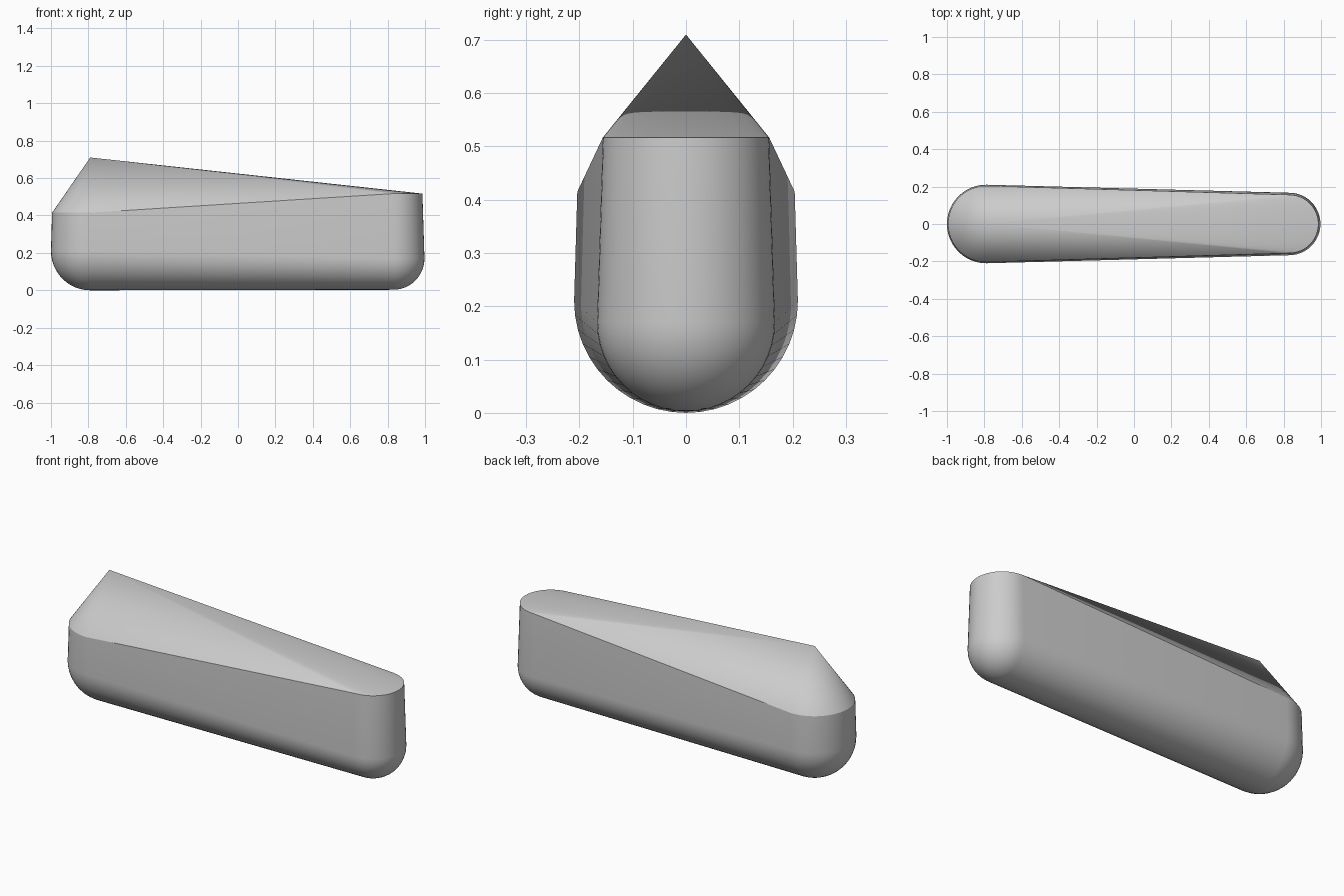
import bpy
import bmesh
from math import cos, sin, pi, radians

cube = bpy.data.objects.get("Cube")
if cube:
    bpy.data.objects.remove(cube, do_unlink=True)

SEGMENTS = 48
RINGS = 12


def add_ring(bm, x, z, radius):
    """Horizontal circle of points centred on y = 0."""
    for i in range(SEGMENTS):
        a = 2 * pi * i / SEGMENTS
        bm.verts.new((x + radius * cos(a), radius * sin(a), z))


def add_end(bm, x, radius, floor, top_radius, top_z):
    """Round-bottomed post: lower hemisphere and a slightly narrower rim."""
    bm.verts.new((x, 0, floor))
    for i in range(1, RINGS + 1):
        a = pi / 2 * i / RINGS
        add_ring(bm, x, floor + radius * (1 - cos(a)), radius * sin(a))
    add_ring(bm, x, top_z, top_radius)


# Plain grey
grey = bpy.data.materials.new("plain grey")
grey.use_nodes = True
colour = (0.6, 0.6, 0.6, 1)
grey.diffuse_color = colour
grey.node_tree.nodes["Principled BSDF"].inputs["Base Color"].default_value = colour

# Body: skin stretched over two rounded ends and a pointed peak
bm = bmesh.new()
add_end(bm, -0.79, 0.21, 0.0, 0.204, 0.415)
add_end(bm, 0.83, 0.167, 0.003, 0.156, 0.517)
bm.verts.new((-0.79, 0, 0.71))
hull = bmesh.ops.convex_hull(bm, input=bm.verts)
spare = {g for g in hull["geom_interior"] + hull["geom_unused"]
         if isinstance(g, bmesh.types.BMVert)}
bmesh.ops.delete(bm, geom=list(spare), context="VERTS")
bmesh.ops.recalc_face_normals(bm, faces=bm.faces)

mesh = bpy.data.meshes.new("tapered_body")
bm.to_mesh(mesh)
bm.free()
mesh.materials.append(grey)
body = bpy.data.objects.new("tapered_body", mesh)
bpy.context.collection.objects.link(body)

# Smooth shading with crisp rims
bpy.ops.object.select_all(action="DESELECT")
body.select_set(True)
bpy.context.view_layer.objects.active = body
bpy.ops.object.shade_smooth_by_angle(angle=radians(20))
